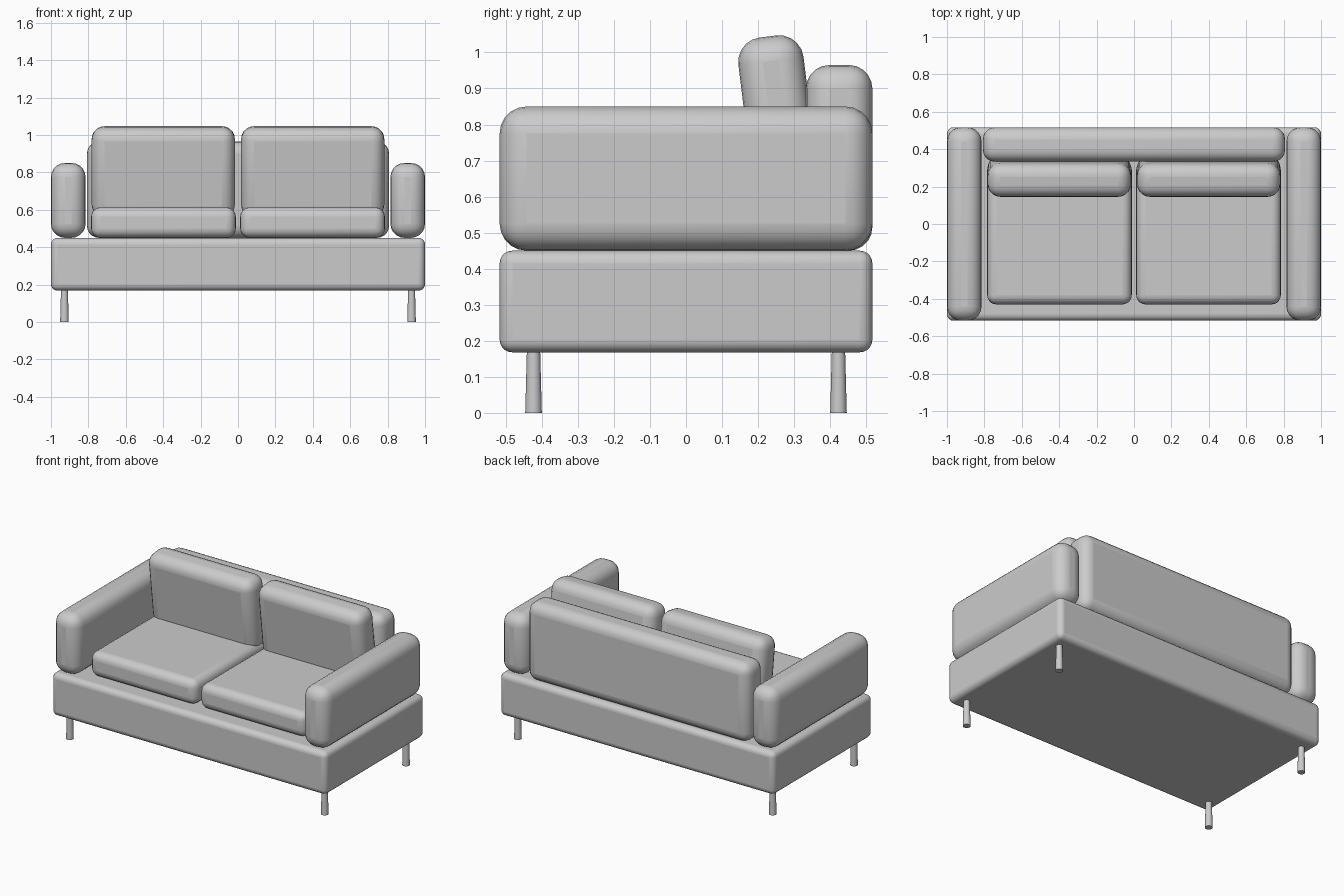
import bpy
import math

cube = bpy.data.objects.get("Cube")
if cube:
    bpy.data.objects.remove(cube, do_unlink=True)

# One plain grey for every part
grey = bpy.data.materials.new("soft grey")
grey.use_nodes = True
colour = (0.6, 0.6, 0.6, 1)
grey.diffuse_color = colour
grey.node_tree.nodes["Principled BSDF"].inputs["Base Color"].default_value = colour


def finish(obj, name):
    obj.name = name
    obj.data.materials.append(grey)
    bpy.ops.object.shade_smooth_by_angle(angle=math.radians(40))


def padded_box(name, x, y, z, radius, tilt=0):
    """Rounded box spanning the given (low, high) ranges, tilted about its centre."""
    spans = (x, y, z)
    bpy.ops.mesh.primitive_cube_add(
        size=1, location=[(a + b) / 2 for a, b in spans])
    obj = bpy.context.object
    obj.scale = [b - a for a, b in spans]
    bpy.ops.object.transform_apply(location=False, rotation=False, scale=True)
    obj.rotation_euler.x = math.radians(tilt)
    bevel = obj.modifiers.new("rounding", 'BEVEL')
    bevel.width = radius
    bevel.segments = 5
    bevel.limit_method = 'NONE'
    finish(obj, name)


def leg(name, x, y):
    """Round leg, slightly flared towards the foot."""
    bpy.ops.mesh.primitive_cone_add(
        vertices=24, radius1=0.023, radius2=0.018, depth=0.19,
        location=(x, y, 0.095))
    finish(bpy.context.object, name)


DEPTH = (-0.517, 0.517)

# Frame and backrest
padded_box("base", (-1, 1), DEPTH, (0.168, 0.45), 0.035)
padded_box("backrest", (-0.808, 0.808), (0.333, 0.517), (0.45, 0.965), 0.065)

# Arms, cushions and legs on both sides
for side, s in (("left", 1), ("right", -1)):
    def across(a, b):
        return tuple(sorted((s * a, s * b)))

    padded_box(side + "_arm", across(0.815, 1), DEPTH, (0.45, 0.85), 0.075)
    padded_box(side + "_seat_cushion", across(0.012, 0.785),
               (-0.43, 0.34), (0.45, 0.613), 0.05)
    padded_box(side + "_back_cushion", across(0.017, 0.782),
               (0.166, 0.348), (0.56, 1.046), 0.068, tilt=7)
    for end, y in (("front", -0.423), ("back", 0.423)):
        leg(f"{end}_{side}_leg", s * 0.928, y)
